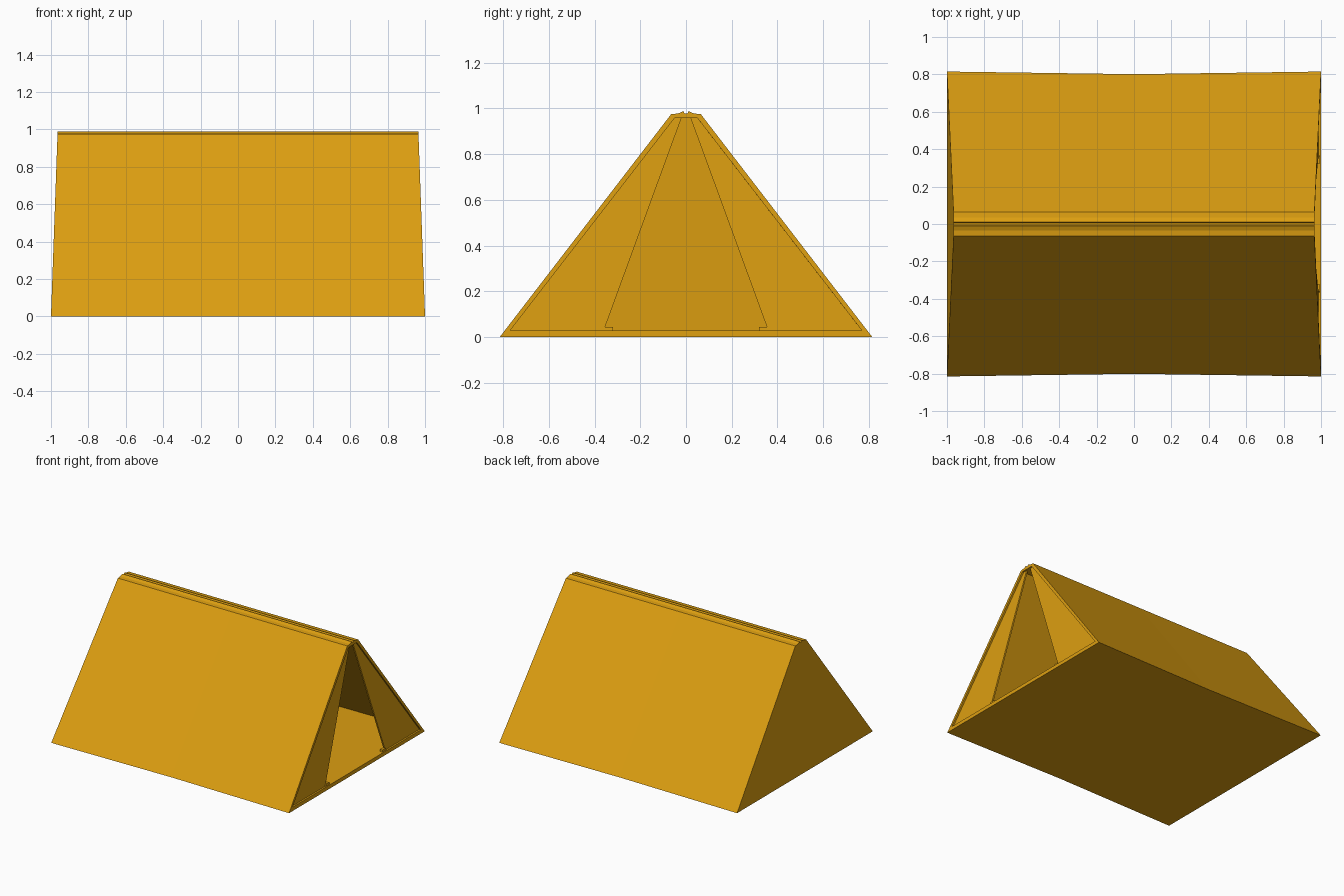
import bpy, bmesh

if "Cube" in bpy.data.objects:
    bpy.data.objects.remove(bpy.data.objects["Cube"])

canvas = bpy.data.materials.new("ochre_canvas")
canvas.diffuse_color = (0.72, 0.345, 0.0055, 1)
canvas.use_nodes = True
canvas.node_tree.nodes["Principled BSDF"].inputs["Base Color"].default_value = canvas.diffuse_color

LEAN = 0.036      # how far the ends lean inwards per unit of height


def make_object(name, bm):
    bmesh.ops.recalc_face_normals(bm, faces=bm.faces[:])
    mesh = bpy.data.meshes.new(name)
    bm.to_mesh(mesh)
    bm.free()
    mesh.materials.append(canvas)
    obj = bpy.data.objects.new(name, mesh)
    bpy.context.collection.objects.link(obj)
    return obj


def mirrored(half):
    """Close a right-hand half profile with its mirror image."""
    return half + [(-y, z) for y, z in reversed(half)]


def ring(bm, profile, x, squeeze=0.0):
    """One cross-section; the ends lean and the middle is drawn in at the base."""
    return [bm.verts.new((x * (1 - LEAN * z),
                          y - squeeze * (1 - z) * (1 if y > 0 else -1) * min(1, abs(y) / 0.4), z))
            for y, z in profile]


def bridge(bm, a, b):
    n = len(a)
    for i in range(n):
        j = (i + 1) % n
        bm.faces.new((a[i], a[j], b[j], b[i]))


def end_panel(name, outline, x_out, x_in):
    """Leaning plate across the tent end."""
    bm = bmesh.new()
    a, b = ring(bm, outline, x_out), ring(bm, outline, x_in)
    bridge(bm, a, b)
    bm.faces.new(a)
    bm.faces.new(b)
    return make_object(name, bm)


# Tent shell: sloping walls, floor, grooved ridge, closed left end, open right end
outer = mirrored([(0.815, 0), (0.065, 0.975), (0.035, 0.978), (0.012, 0.988), (0.006, 0.978)])
inner = mirrored([(0.77, 0.028), (0.05, 0.958)])
bm = bmesh.new()
o = [ring(bm, outer, x, s) for x, s in ((-1, 0), (0, 0.014), (1, 0))]
i = [ring(bm, inner, x, s) for x, s in ((-0.985, 0), (0, 0.014), (1, 0))]
for rings in (o, i):
    bridge(bm, rings[0], rings[1])
    bridge(bm, rings[1], rings[2])
bm.faces.new(o[0])
bm.faces.new(i[0])
# rim around the open end: floor edge, two slopes, ridge
O, I = o[2], i[2]
bm.faces.new((O[0], O[1], I[1], I[0]))
bm.faces.new((O[-1], O[-2], I[2], I[3]))
bm.faces.new((O[0], I[0], I[3], O[-1]))
bm.faces.new([I[1]] + O[1:-1] + [I[2]])
make_object("tent_shell", bm)

# Door flaps and their small tie-back tabs, one on each side of the opening
for side, label in ((1, "right"), (-1, "left")):
    flap = [(0.77, 0.028), (0.05, 0.958), (0.02, 0.958), (0.36, 0.028)]
    tab = [(0.365, 0.028), (0.358, 0.044), (0.32, 0.044), (0.32, 0.028)]
    end_panel("door_flap_" + label, [(side * y, z) for y, z in flap], 0.987, 0.975)
    end_panel("flap_tab_" + label, [(side * y, z) for y, z in tab], 0.993, 0.970)
